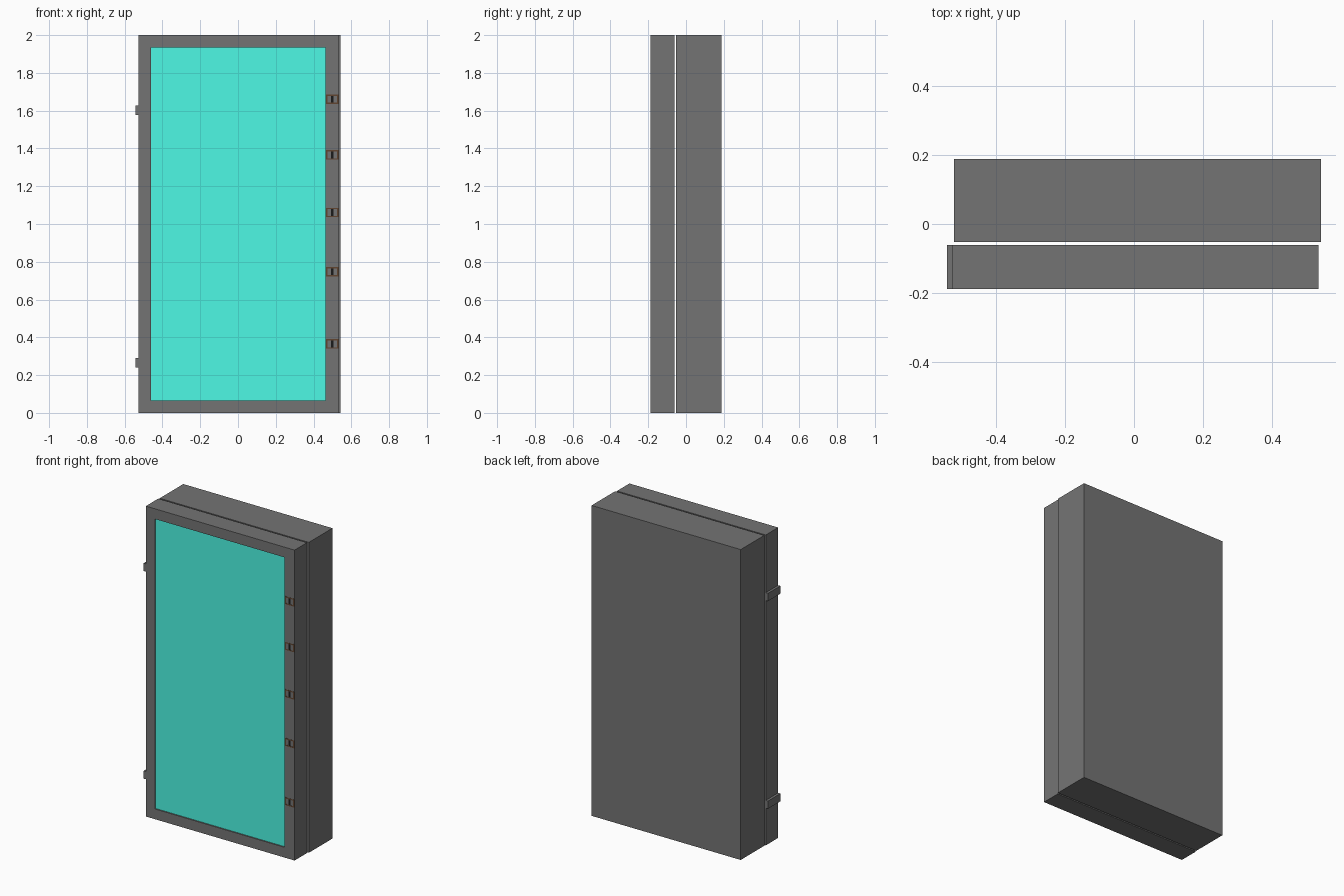
import bpy, bmesh

if "Cube" in bpy.data.objects:
    bpy.data.objects.remove(bpy.data.objects["Cube"])


def material(name, rgb):
    m = bpy.data.materials.new(name)
    m.diffuse_color = (*rgb, 1)
    m.use_nodes = True
    m.node_tree.nodes["Principled BSDF"].inputs["Base Color"].default_value = m.diffuse_color
    return m


def add_box(bm, x0, x1, y0, y1, z0, z1):
    verts = bmesh.ops.create_cube(bm, size=1)["verts"]
    for v in verts:
        v.co = (x1 if v.co.x > 0 else x0, y1 if v.co.y > 0 else y0, z1 if v.co.z > 0 else z0)


def finish(name, bm, mat):
    me = bpy.data.meshes.new(name)
    bm.to_mesh(me)
    bm.free()
    ob = bpy.data.objects.new(name, me)
    bpy.context.collection.objects.link(ob)
    me.materials.append(mat)
    return ob


def box(name, *dims, mat):
    bm = bmesh.new()
    add_box(bm, *dims)
    return finish(name, bm, mat)


def ring(name, outer, inner, y0, y1, mat):
    """Rectangular frame in the xz plane, given as (x0, x1, z0, z1)."""
    bm = bmesh.new()
    loops = []
    for y in (y0, y1):
        for a, b, c, d in (outer, inner):
            loops.append([bm.verts.new(p) for p in ((a, y, c), (b, y, c), (b, y, d), (a, y, d))])
    fo, fi, bo, bi = loops
    for i in range(4):
        j = (i + 1) % 4
        for p, q in ((fo, fi), (fi, bi), (bi, bo), (bo, fo)):
            bm.faces.new((p[i], p[j], q[j], q[i]))
    bmesh.ops.recalc_face_normals(bm, faces=bm.faces)
    return finish(name, bm, mat)


dark_grey = material("dark_grey", (0.175, 0.175, 0.175))
teal = material("teal", (0.075, 0.94, 0.78))
brown = material("brown", (0.12, 0.06, 0.03))
black = material("black", (0.01, 0.01, 0.01))

FRONT = -0.1875

# Rear cabinet body
box("cabinet_body", -0.5215, 0.5415, -0.052, 0.1875, 0, 2, mat=dark_grey)

# Door frame with a shallow inset panel
ring("door_frame", (-0.5255, 0.5345, 0, 2), (-0.461, 0.464, 0.066, 1.934), FRONT, -0.0615, dark_grey)
box("door_panel", -0.461, 0.464, FRONT + 0.008, -0.0615, 0.066, 1.934, mat=teal)

# Hinge blocks on the left edge
for i, z in enumerate((0.265, 1.603)):
    box(f"hinge_{i}", -0.5415, -0.5255, FRONT, -0.0615, z - 0.025, z + 0.025, mat=dark_grey)

# Small latches along the right stile: rim, two open pads and a dark centre bar
for i, z in enumerate((0.365, 0.747, 1.061, 1.366, 1.66)):
    y = FRONT - 0.001
    h = 0.025
    ring(f"latch_rim_{i}", (0.466, 0.533, z - h, z + h), (0.474, 0.525, z - h + 0.007, z + h - 0.007),
         y, FRONT + 0.004, brown)
    box(f"latch_bar_{i}", 0.493, 0.506, y, FRONT + 0.004, z - h + 0.007, z + h - 0.007, mat=black)
